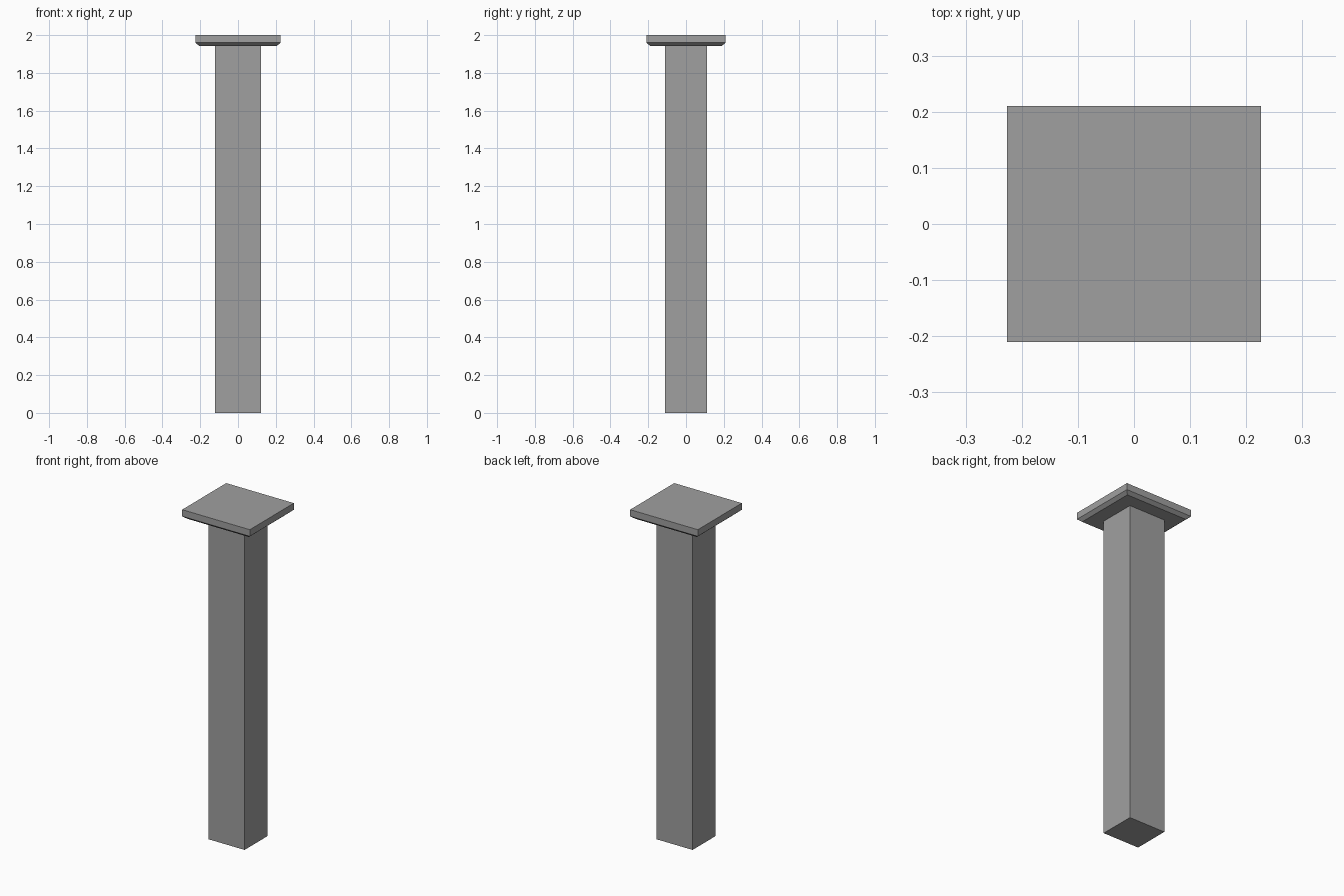
import bpy
import bmesh

cube = bpy.data.objects.get("Cube")
if cube:
    bpy.data.objects.remove(cube, do_unlink=True)

grey = bpy.data.materials.new("mid grey")
grey.use_nodes = True
colour = (0.35, 0.35, 0.35, 1)
grey.diffuse_color = colour
grey.node_tree.nodes["Principled BSDF"].inputs["Base Color"].default_value = colour


def stacked_block(name, sections):
    """Closed solid through rectangular sections (half_x, half_y, z), bottom to top."""
    bm = bmesh.new()
    rings = []
    for hx, hy, z in sections:
        corners = ((-hx, -hy), (hx, -hy), (hx, hy), (-hx, hy))
        rings.append([bm.verts.new((x, y, z)) for x, y in corners])
    bm.faces.new(rings[0][::-1])
    bm.faces.new(rings[-1])
    for low, high in zip(rings, rings[1:]):
        for i in range(4):
            j = (i + 1) % 4
            bm.faces.new((low[i], low[j], high[j], high[i]))
    mesh = bpy.data.meshes.new(name)
    bm.to_mesh(mesh)
    bm.free()
    mesh.materials.append(grey)
    obj = bpy.data.objects.new(name, mesh)
    bpy.context.collection.objects.link(obj)
    return obj


# Plain rectangular post
stacked_block("post_shaft", [(0.121, 0.11, 0), (0.121, 0.11, 1.943)])

# Flat cap with a bevelled lower edge
stacked_block("post_cap", [(0.206, 0.19, 1.943),
                           (0.226, 0.21, 1.96),
                           (0.226, 0.21, 2)])
